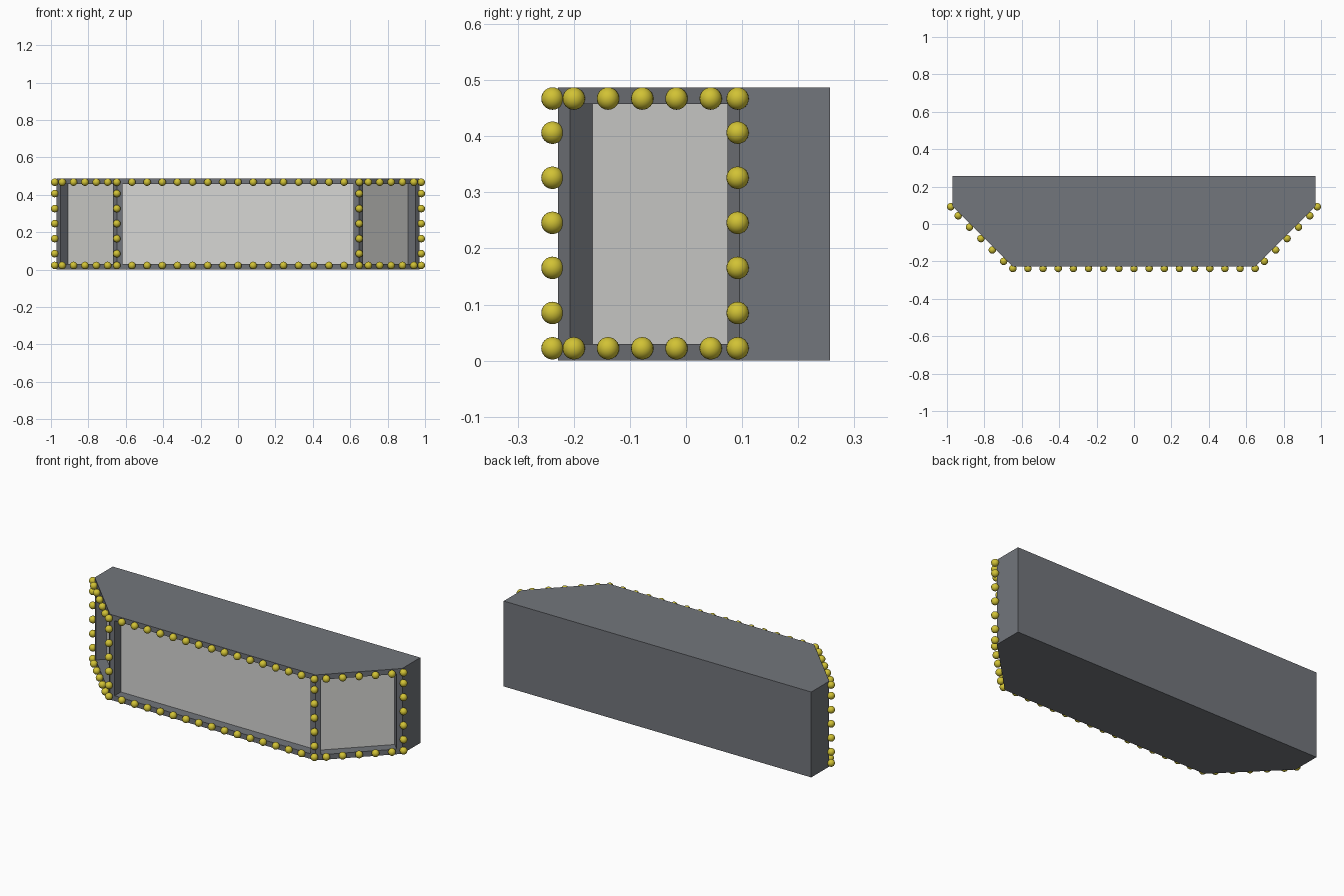
import bpy, bmesh
from mathutils import Vector

cube = bpy.data.objects.get("Cube")
if cube:
    bpy.data.objects.remove(cube, do_unlink=True)

HEIGHT = 0.487
RECESS = 0.057
BORDER = 0.042
BULB_RADIUS = 0.02


def make_material(name, color):
    mat = bpy.data.materials.new(name)
    mat.use_nodes = True
    mat.diffuse_color = (*color, 1)
    bsdf = mat.node_tree.nodes["Principled BSDF"]
    bsdf.inputs["Base Color"].default_value = (*color, 1)
    bsdf.inputs["Roughness"].default_value = 0.6
    return mat


def add_object(name, bm, materials):
    mesh = bpy.data.meshes.new(name)
    bm.to_mesh(mesh)
    bm.free()
    for mat in materials:
        mesh.materials.append(mat)
    obj = bpy.data.objects.new(name, mesh)
    bpy.context.scene.collection.objects.link(obj)
    return obj


casing_grey = make_material("casing grey", (0.17, 0.18, 0.20))
panel_white = make_material("panel light grey", (0.68, 0.68, 0.66))
bulb_yellow = make_material("bulb yellow", (0.64, 0.54, 0.035))

# Casing: extruded six-sided plan
bm = bmesh.new()
plan = [(-0.97, 0.257), (-0.97, 0.095), (-0.648, -0.228),
        (0.648, -0.228), (0.97, 0.095), (0.97, 0.257)]
base = bm.faces.new([bm.verts.new((x, y, 0)) for x, y in plan])
top = bmesh.ops.extrude_face_region(bm, geom=[base])
bmesh.ops.translate(bm, vec=(0, 0, HEIGHT),
                    verts=[v for v in top["geom"] if isinstance(v, bmesh.types.BMVert)])
bmesh.ops.recalc_face_normals(bm, faces=bm.faces)

# Sunken sign panels on the three forward-facing sides
panels = [f for f in bm.faces if f.normal.y < -0.5]
bmesh.ops.inset_individual(bm, faces=panels, thickness=BORDER)
for face in bmesh.ops.extrude_discrete_faces(bm, faces=panels)["faces"]:
    face.normal_update()
    bmesh.ops.translate(bm, vec=face.normal * -RECESS, verts=face.verts)
    face.material_index = 1
bmesh.ops.recalc_face_normals(bm, faces=bm.faces)
add_object("marquee_casing", bm, [casing_grey, panel_white])

# Bulb layout: front rows, angled rows and upright columns
low, high = 0.022, 0.467
points = []
for z in (low, high):
    points += [(-0.648 + 0.081 * i, -0.238, z) for i in range(17)]
    for side in (-1, 1):
        points += [(side * (0.697 + 0.0608 * i), -0.2 + 0.061 * i, z) for i in range(5)]
        points.append((side * 0.98, 0.092, z))
for side in (-1, 1):
    for x, y in ((0.648, -0.238), (0.98, 0.092)):
        points += [(side * x, y, 0.085 + 0.0803 * i) for i in range(5)]

# Bulbs
bm = bmesh.new()
for point in points:
    ball = bmesh.ops.create_uvsphere(bm, u_segments=20, v_segments=12, radius=BULB_RADIUS)
    bmesh.ops.translate(bm, vec=Vector(point), verts=ball["verts"])
for face in bm.faces:
    face.smooth = True
add_object("marquee_bulbs", bm, [bulb_yellow])
